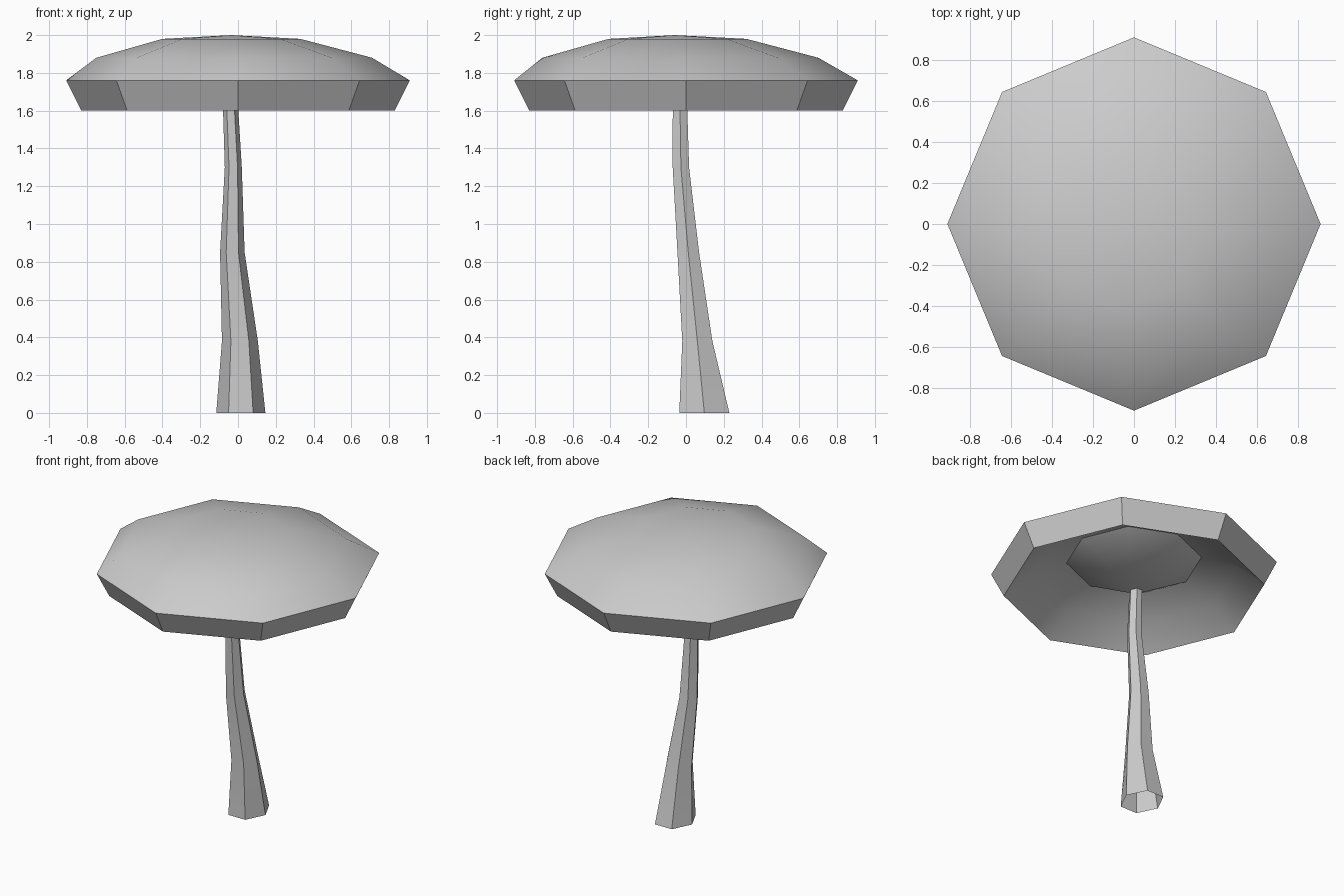
import bpy, bmesh
from math import cos, sin, tau, radians

if "Cube" in bpy.data.objects:
    bpy.data.objects.remove(bpy.data.objects["Cube"])


def loft(name, sections, sides):
    """Skin polygon sections (cx, cy, z, rx, ry); a zero radius makes a point."""
    bm = bmesh.new()
    rings = []
    for cx, cy, z, rx, ry in sections:
        n = sides if rx > 0 else 1
        rings.append([bm.verts.new((cx + rx * cos(tau * i / sides),
                                    cy + ry * sin(tau * i / sides), z))
                      for i in range(n)])
    for a, b in zip(rings, rings[1:]):
        for i in range(sides):
            j = (i + 1) % sides
            quad = [a[i % len(a)], a[j % len(a)], b[j % len(b)], b[i % len(b)]]
            bm.faces.new(list(dict.fromkeys(quad)))
    bmesh.ops.recalc_face_normals(bm, faces=bm.faces)
    mesh = bpy.data.meshes.new(name)
    bm.to_mesh(mesh)
    bm.free()
    obj = bpy.data.objects.new(name, mesh)
    bpy.context.collection.objects.link(obj)
    bpy.ops.object.select_all(action='DESELECT')
    obj.select_set(True)
    bpy.context.view_layer.objects.active = obj
    bpy.ops.object.shade_smooth_by_angle(angle=radians(30))
    return obj


# Cap: hanging cone at the centre, hollow underside, rim band, shallow dome
loft("mushroom_cap", [
    (-0.04, -0.03, 1.60, 0, 0),
    (0.0, 0.0, 1.82, 0.43, 0.43),
    (0.0, 0.0, 1.735, 0.66, 0.66),
    (0.0, 0.0, 1.60, 0.83, 0.83),
    (0.0, 0.0, 1.76, 0.91, 0.91),
    (-0.02, -0.03, 1.88, 0.73, 0.73),
    (-0.035, -0.045, 1.98, 0.365, 0.365),
    (-0.035, -0.06, 2.0, 0, 0),
], 8)

# Stem: bent, tapering six-sided tube, open at the base
loft("mushroom_stem", [
    (0.015, 0.097, 0.0, 0.13, 0.153),
    (0.01, 0.06, 0.38, 0.095, 0.092),
    (-0.03, 0.012, 0.85, 0.065, 0.066),
    (-0.025, -0.027, 1.30, 0.045, 0.05),
    (-0.04, -0.032, 1.63, 0.04, 0.044),
], 6)
